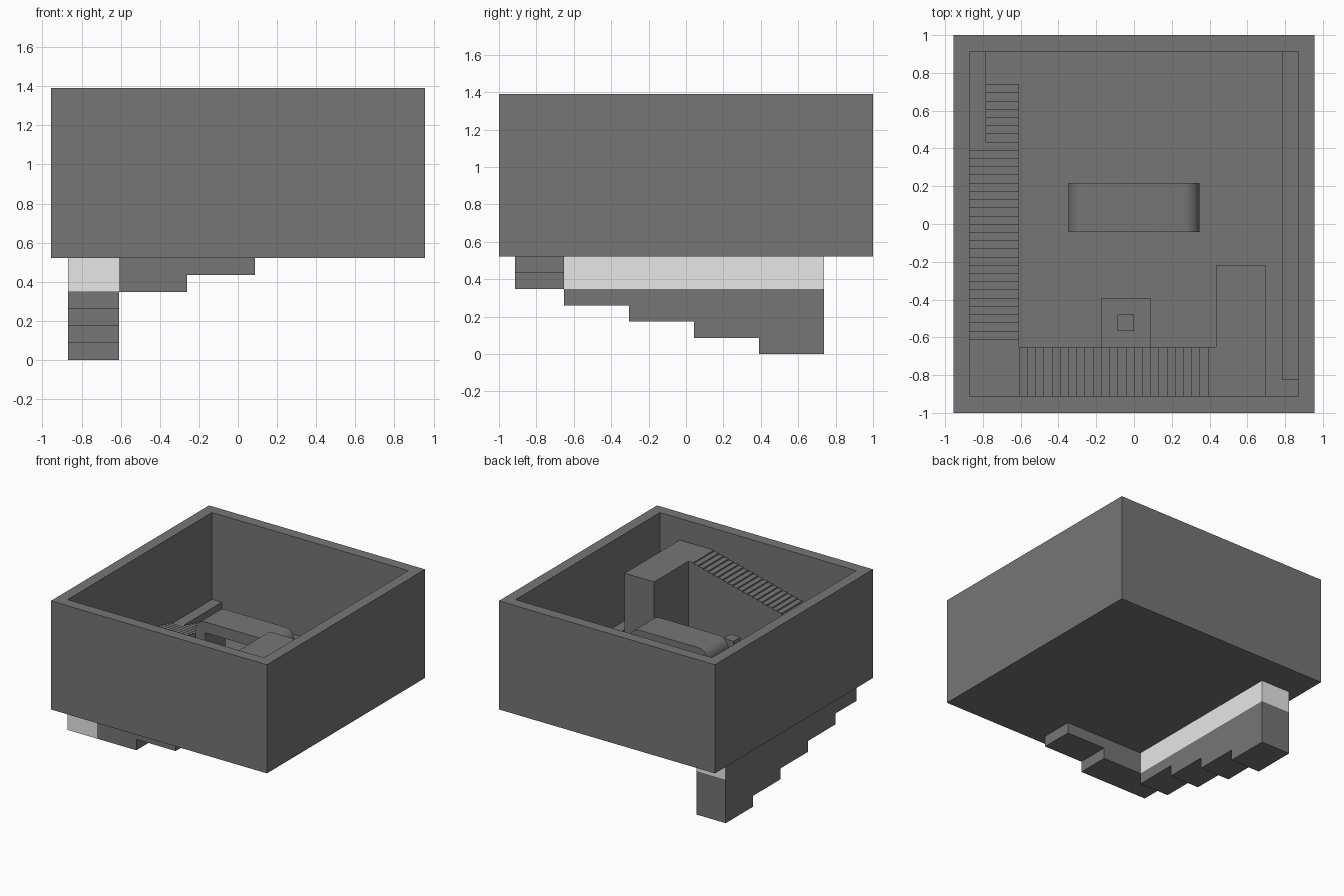
import bpy, bmesh, math
from mathutils import Vector

if "Cube" in bpy.data.objects:
    bpy.data.objects.remove(bpy.data.objects["Cube"])

U = 2 / 23  # building module


def material(name, v):
    m = bpy.data.materials.new(name)
    m.diffuse_color = (v, v, v, 1)
    m.use_nodes = True
    m.node_tree.nodes["Principled BSDF"].inputs["Base Color"].default_value = m.diffuse_color
    return m


GREY = material("dark grey", 0.18)
PALE = material("pale grey", 0.8)


def finish(name, bm):
    bmesh.ops.recalc_face_normals(bm, faces=bm.faces)
    me = bpy.data.meshes.new(name)
    bm.to_mesh(me)
    bm.free()
    me.materials.append(GREY)
    me.materials.append(PALE)
    ob = bpy.data.objects.new(name, me)
    bpy.context.collection.objects.link(ob)
    return ob


def box_bm(x0, x1, y0, y1, z0, z1):
    bm = bmesh.new()
    bmesh.ops.create_cube(bm, size=1)
    for v in bm.verts:
        v.co = Vector(((x0 if v.co.x < 0 else x1) * U,
                       (y0 if v.co.y < 0 else y1) * U,
                       (z0 if v.co.z < 0 else z1) * U))
    return bm


def box(name, *dims):
    return finish(name, box_bm(*dims))


def prism(name, pts, place, a, b):
    """Extrude a 2D profile from depth a to depth b."""
    bm = bmesh.new()
    f = bm.faces.new([bm.verts.new(Vector(place(p, q, a)) * U) for p, q in pts])
    new = bmesh.ops.extrude_face_region(bm, geom=[f])["geom"]
    shift = (Vector(place(0, 0, b)) - Vector(place(0, 0, a))) * U
    bmesh.ops.translate(bm, vec=shift, verts=[g for g in new if isinstance(g, bmesh.types.BMVert)])
    return finish(name, bm)


def flight(start, direction, end, z, count, base):
    """Stair profile with risers every half module."""
    pts = [(start, base)]
    for i in range(count):
        p = start + direction * i * 0.5
        pts += [(p, z + i / 8), (p, z + (i + 1) / 8)]
    if base == z:
        pts.pop(0)
    return pts + [(end, z + count / 8), (end, base)]


# Open-topped room shell
bm = box_bm(-11, 11, -11.5, 11.5, 6, 16)
top = max(bm.faces, key=lambda f: f.calc_center_median().z)
bm.normal_update()
bmesh.ops.inset_region(bm, faces=[top], thickness=U, use_even_offset=True)
new = bmesh.ops.extrude_face_region(bm, geom=[top])["geom"]
if top.is_valid:
    bmesh.ops.delete(bm, geom=[top], context='FACES_ONLY')
bmesh.ops.translate(bm, vec=(0, 0, -9 * U), verts=[g for g in new if isinstance(g, bmesh.types.BMVert)])
finish("room_shell", bm)

# Lower flight with landing, upper flight, upper platform
prism("lower_flight", flight(8.5, -1, -10.5, 7, 32, 7), lambda p, q, d: (d, p, q), -10, -7)
prism("upper_flight", flight(-7, 1, 5, 11, 24, 7), lambda p, q, d: (p, d, q), -10.5, -7.5)
box("upper_platform", 5, 8, -10.5, -2.5, 7, 14)

# Stepped undersides below the floor
for i in range(4):
    y = 4.5 - 4 * i
    box(f"lower_underside_{i + 1}", -10, -7, y, y + 4, i, 4)
box("upper_underside_1", -7, -3, -10.5, -7.5, 4, 6)
box("upper_underside_2", -3, 1, -10.5, -7.5, 5, 6)

# Pale band under the floor, pale on its front, back and right faces
bm = box_bm(-10, -7, -10.5, 8.5, 4, 6)
bm.normal_update()
for f in bm.faces:
    if abs(f.normal.y) > 0.5 or f.normal.x > 0.5:
        f.material_index = 1
finish("stair_band", bm)

# Low ledges along the side walls
box("left_ledge", -10, -9, 5, 10.5, 7, 8)
box("right_ledge", 9, 10, -9.5, 10.5, 7, 8)

# Table arch with rounded shoulders
pts = [(-3, 7), (-4, 7)]
pts += [(-3 - math.cos(math.radians(a)), 11 + math.sin(math.radians(a))) for a in range(0, 91, 9)]
pts += [(3 + math.sin(math.radians(a)), 11 + math.cos(math.radians(a))) for a in range(0, 91, 9)]
pts += [(4, 7), (3, 7), (3, 11), (-3, 11)]
table = prism("table", pts, lambda p, q, d: (p, d, q), -0.5, 2.5)
bpy.context.view_layer.objects.active = table
table.select_set(True)
bpy.ops.object.shade_smooth_by_angle(angle=math.radians(30))

# Small pedestal beside the stairs
box("pedestal_base", -2, 1, -7.5, -4.5, 7, 8)
box("pedestal_post", -1, 0, -6.5, -5.5, 8, 9)
